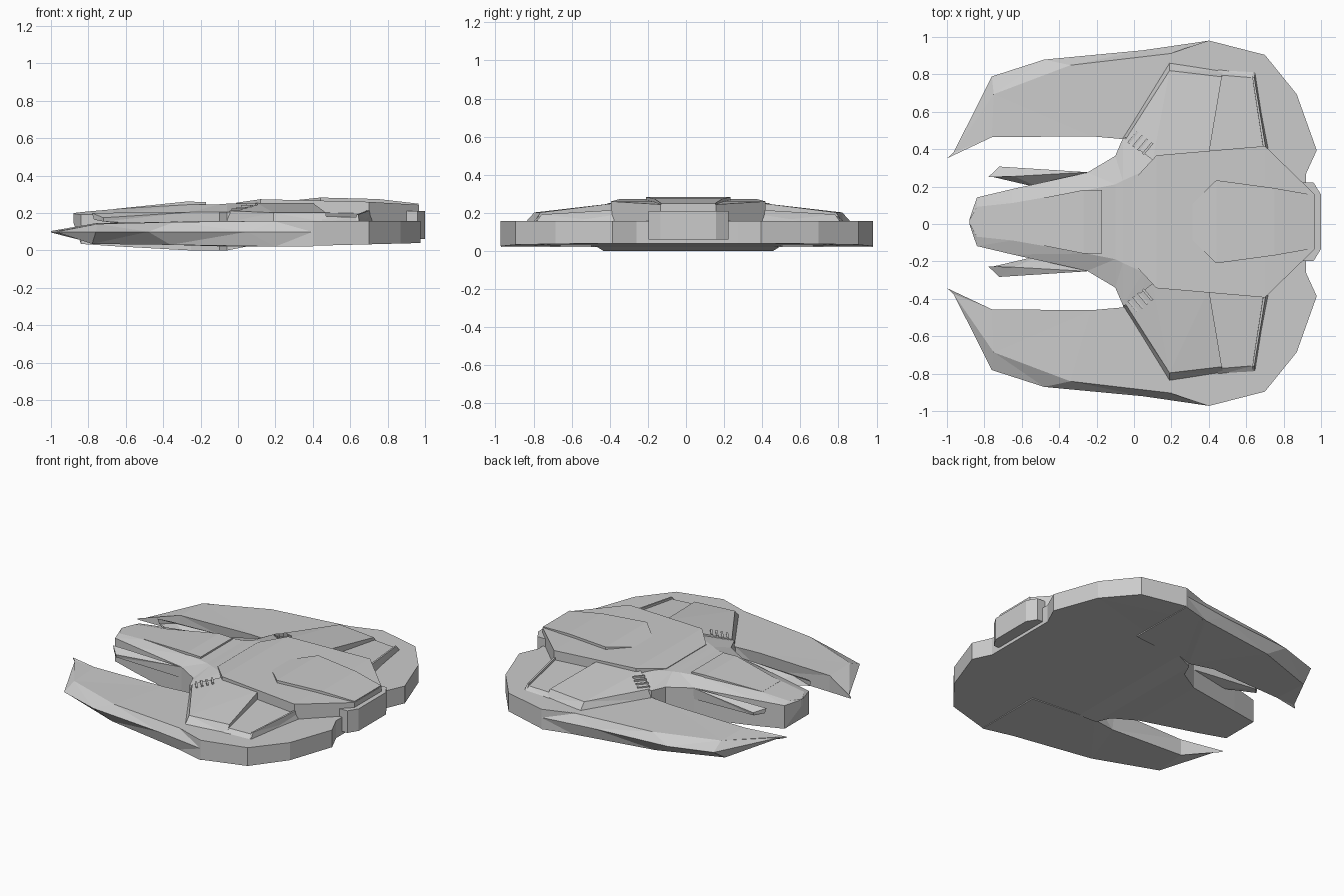
import bpy, bmesh

C = 0.012  # centreline of the inner parts


def loft(name, rings):
    """Skin a list of equal-length 3D rings and cap both ends."""
    bm = bmesh.new()
    vs = [[bm.verts.new(p) for p in r] for r in rings]
    n = len(rings[0])
    for a, b in zip(vs, vs[1:]):
        for i in range(n):
            j = (i + 1) % n
            bm.faces.new((a[i], a[j], b[j], b[i]))
    bm.faces.new(vs[0])
    bm.faces.new(vs[-1])
    bmesh.ops.triangulate(bm, faces=bm.faces[:])
    bmesh.ops.remove_doubles(bm, verts=bm.verts[:], dist=0.0005)
    bmesh.ops.recalc_face_normals(bm, faces=bm.faces[:])
    me = bpy.data.meshes.new(name)
    bm.to_mesh(me)
    bm.free()
    ob = bpy.data.objects.new(name, me)
    bpy.context.collection.objects.link(ob)
    return ob


def both(name, rings, c=C):
    """Build a part and its mirror image; y is measured from the centreline."""
    for side, s in (("left", 1), ("right", -1)):
        loft(f"{name}_{side}", [[(x, c + s * y, z) for x, y, z in r] for r in rings])


def plate(name, half, c=C):
    """Symmetric plate from half-outline rows (x, y, z_bottom, z_top)."""
    full = [(x, c + y, b, t) for x, y, b, t in half]
    full += [(x, c - y, b, t) for x, y, b, t in reversed(half) if y > 0]
    loft(name, [[(x, y, b) for x, y, b, t in full], [(x, y, t) for x, y, b, t in full]])


def sections(name, rows):
    """Fuselage-like skin from rows (x, half width, z bottom, z edge, ridge half width, z ridge)."""
    loft(name, [[(x, C - w, zb), (x, C - w, ze), (x, C - p, zp),
                 (x, C + p, zp), (x, C + w, ze), (x, C + w, zb)]
                for x, w, zb, ze, p, zp in rows])


# Main disc hull
rim = [(-0.06, 0.45), (0.2, 0.91), (0.4, 0.977), (0.7, 0.9), (0.87, 0.69),
       (0.977, 0.39), (0.92, 0.265), (0.92, 0.19)]
plate("disc_hull", [(x, y, 0.02 + 0.02 * max(0, x - 0.2) / 0.78, 0.157) for x, y in rim], 0.004)

# Forward prongs: inner top, outer top, outer edge, outer bottom, inner bottom
both("prong", [
    [(-1, 0.347, 0.104), (-0.965, 0.378, 0.104), (-0.965, 0.378, 0.1),
     (-0.965, 0.378, 0.096), (-1, 0.347, 0.096)],
    [(-0.76, 0.46, 0.146), (-0.75, 0.69, 0.142), (-0.76, 0.785, 0.1),
     (-0.78, 0.69, 0.035), (-0.76, 0.46, 0.035)],
    [(-0.23, 0.465, 0.156), (-0.34, 0.845, 0.152), (-0.48, 0.875, 0.1),
     (-0.36, 0.84, 0.03), (-0.23, 0.485, 0.03)],
    [(-0.06, 0.45, 0.158), (0.2, 0.908, 0.158), (0.05, 0.925, 0.1),
     (0.2, 0.925, 0.021), (-0.06, 0.45, 0.021)],
    [(0.4, 0.5, 0.156), (0.4, 0.976, 0.156), (0.4, 0.976, 0.1),
     (0.4, 0.976, 0.021), (0.4, 0.5, 0.021)],
], 0.004)

# Central fuselage with nose and neck
sections("fuselage", [
    (-0.88, 0.012, 0.15, 0.197, 0.008, 0.2),
    (-0.84, 0.13, 0.035, 0.192, 0.08, 0.205),
    (-0.65, 0.175, 0.022, 0.197, 0.1, 0.222),
    (-0.25, 0.263, 0.0, 0.205, 0.17, 0.247),
    (-0.10, 0.352, 0.0, 0.205, 0.2, 0.247),
    (-0.06, 0.445, 0.0, 0.205, 0.22, 0.25),
    (0.05, 0.48, 0.022, 0.205, 0.27, 0.252),
    (0.2, 0.48, 0.03, 0.205, 0.3, 0.252),
])

# Raised nose canopy
plate("nose_canopy", [(-0.65, 0.095, 0.2, 0.223), (-0.27, 0.17, 0.2, 0.262),
                      (-0.17, 0.17, 0.2, 0.258)])

# Slim blades beside the nose
both("nose_blade", [
    [(-0.77, 0.243, 0.165), (-0.72, 0.29, 0.155), (-0.25, 0.262, 0.13), (-0.50, 0.18, 0.13)],
    [(-0.78, 0.238, 0.2), (-0.72, 0.295, 0.175), (-0.25, 0.265, 0.205), (-0.64, 0.243, 0.202)],
])

# Sloped shoulder plates, high in front and recessed behind
both("shoulder_front", [
    [(-0.06, 0.45, 0.15), (0.1, 0.33, 0.15), (0.4, 0.36, 0.15), (0.475, 0.81, 0.15), (0.19, 0.855, 0.15)],
    [(-0.045, 0.44, 0.212), (0.1, 0.33, 0.254), (0.4, 0.36, 0.254), (0.47, 0.775, 0.202), (0.19, 0.808, 0.202)],
])
both("shoulder_rear", [
    [(0.38, 0.36, 0.15), (0.72, 0.39, 0.15), (0.64, 0.81, 0.15), (0.45, 0.82, 0.15)],
    [(0.38, 0.36, 0.205), (0.705, 0.39, 0.198), (0.635, 0.77, 0.178), (0.45, 0.785, 0.182)],
])
both("shoulder_rim", [
    [(0.69, 0.39, 0.15), (0.712, 0.39, 0.15), (0.648, 0.8, 0.15), (0.63, 0.8, 0.15)],
    [(0.692, 0.39, 0.215), (0.705, 0.39, 0.215), (0.643, 0.77, 0.192), (0.633, 0.77, 0.192)],
])

# Upper deck with its raised panel
plate("upper_deck", [(-0.01, 0.215, 0.15, 0.255), (0.12, 0.355, 0.15, 0.274),
                     (0.7, 0.405, 0.15, 0.26), (0.968, 0.145, 0.15, 0.244)])
plate("deck_panel", [(0.3, 0.085, 0.23, 0.268), (0.44, 0.222, 0.23, 0.283),
                     (0.75, 0.18, 0.23, 0.275), (0.966, 0.142, 0.23, 0.25)])

# Rear engine block
plate("engine_block", [(0.9, 0.21, 0.06, 0.21), (0.96, 0.21, 0.06, 0.21), (1.0, 0.145, 0.06, 0.21)])

# Vent slats at the neck corners
for i in range(4):
    x, y = -0.035 + 0.026 * i, 0.425 - 0.02 * i
    z = 0.212 + 0.009 * i
    foot = [(x, y, z - 0.02), (x + 0.05, y + 0.06, z - 0.02),
            (x + 0.06, y + 0.052, z - 0.02), (x + 0.01, y - 0.008, z - 0.02)]
    both(f"vent_slat_{i + 1}", [foot, [(a, b, z + 0.012) for a, b, _ in foot]])
